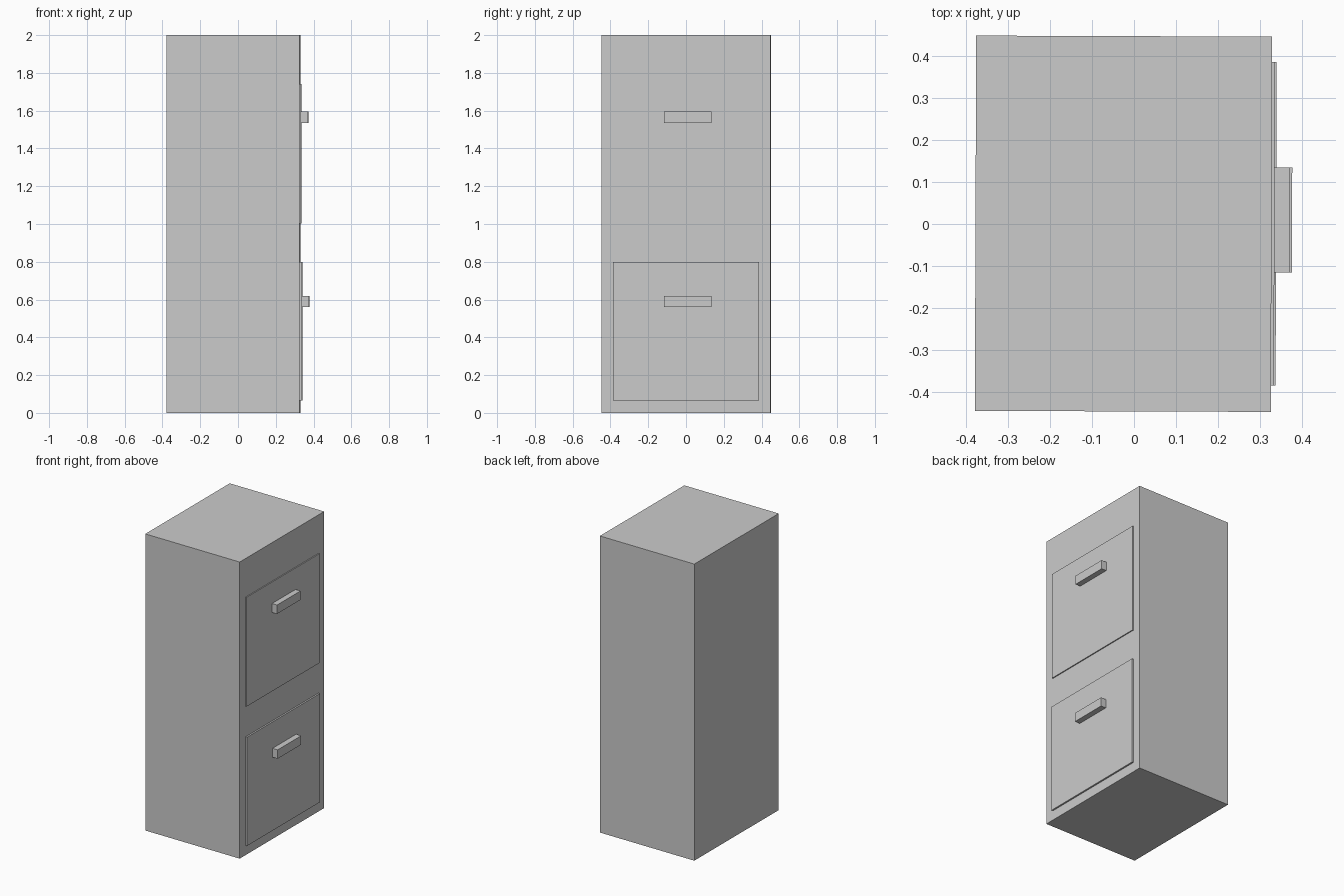
import bpy, math
from mathutils import Matrix

if "Cube" in bpy.data.objects:
    bpy.data.objects.remove(bpy.data.objects["Cube"])

# The whole cabinet is turned very slightly about z
TURN = Matrix.Rotation(math.radians(-0.2), 4, 'Z')


def box(name, x, y, z):
    """Box from (min, max) ranges on each axis."""
    bpy.ops.mesh.primitive_cube_add(size=1)
    ob = bpy.context.object
    ob.name = name
    size = Matrix.Diagonal((x[1] - x[0], y[1] - y[0], z[1] - z[0], 1))
    place = Matrix.Translation((sum(x) / 2, sum(y) / 2, sum(z) / 2))
    ob.data.transform(TURN @ place @ size)
    return ob


# Cabinet body
box("cabinet_body", (-0.378, 0.328), (-0.447, 0.448), (0, 2))

# Two drawers on the +x side, each a thin front panel with a bar handle
for label, z0, z1, hz, front, grip in (
        ("lower", 0.065, 0.798, 0.56, 0.339, 0.377),
        ("upper", 1.003, 1.74, 1.535, 0.335, 0.372)):
    box(label + "_drawer_front", (0.31, front), (-0.384, 0.388), (z0, z1))
    box(label + "_drawer_handle", (0.32, grip), (-0.114, 0.136), (hz, hz + 0.06))
